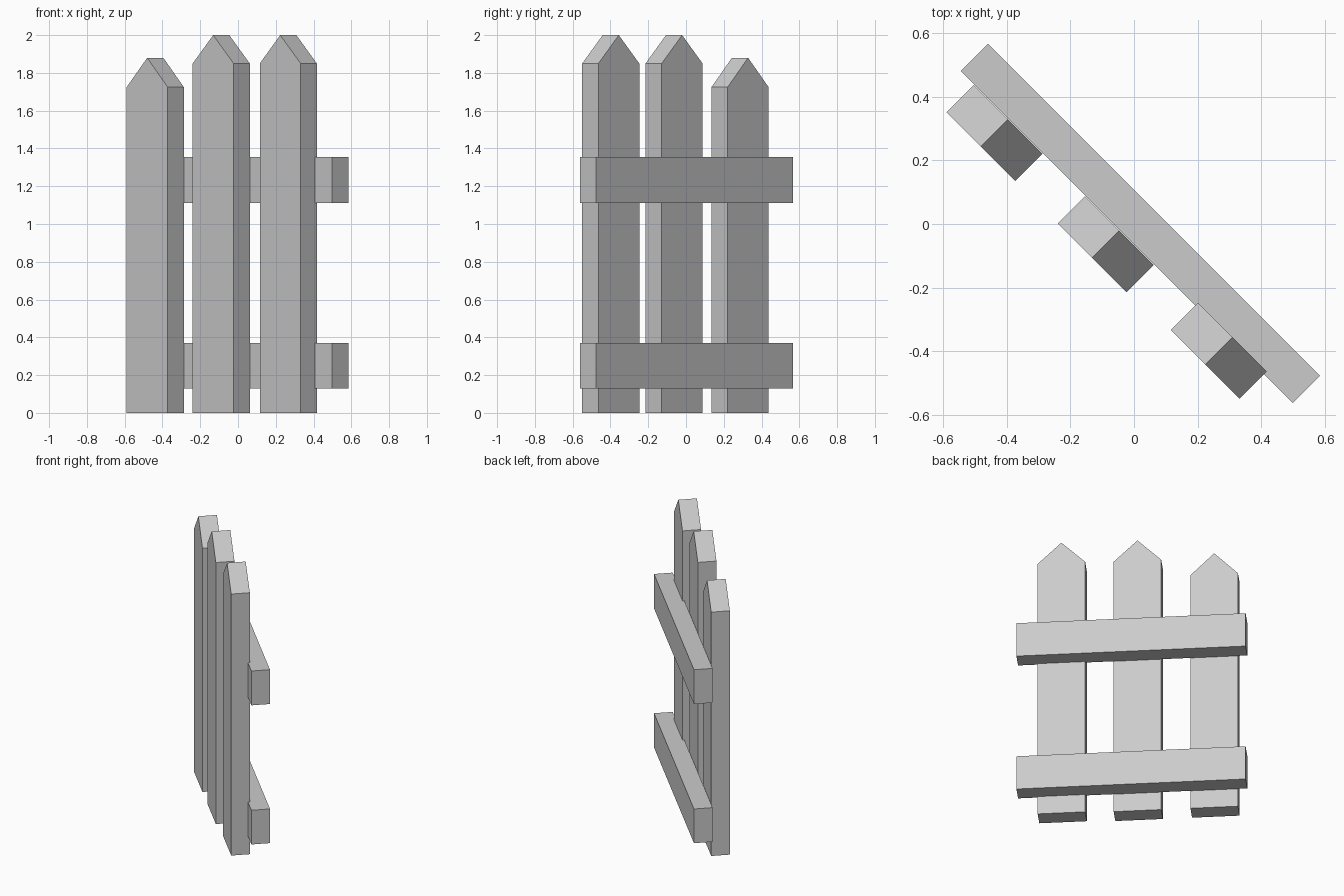
import bpy
import bmesh
import math
from mathutils import Matrix

if "Cube" in bpy.data.objects:
    bpy.data.objects.remove(bpy.data.objects["Cube"], do_unlink=True)

# Single pale grey paint
grey = bpy.data.materials.new("pale_grey")
grey.use_nodes = True
colour = (0.6, 0.6, 0.6, 1)
grey.diffuse_color = colour
grey.node_tree.nodes["Principled BSDF"].inputs["Base Color"].default_value = colour

# The fence runs diagonally
TURN = Matrix.Rotation(math.radians(-45), 4, "Z")


def board(name, outline, front, back):
    """Extrude an (along, height) outline through the fence's thickness."""
    bm = bmesh.new()
    face = bm.faces.new([bm.verts.new((u, front, z)) for u, z in outline])
    out = bmesh.ops.extrude_face_region(bm, geom=[face])
    moved = [v for v in out["geom"] if isinstance(v, bmesh.types.BMVert)]
    bmesh.ops.translate(bm, verts=moved, vec=(0, back - front, 0))
    bmesh.ops.recalc_face_normals(bm, faces=bm.faces)
    bm.transform(TURN)
    mesh = bpy.data.meshes.new(name)
    bm.to_mesh(mesh)
    bm.free()
    mesh.materials.append(grey)
    obj = bpy.data.objects.new(name, mesh)
    bpy.context.collection.objects.link(obj)
    return obj


# Pointed pickets: centre along the fence, shoulder height, peak height, front
HALF, THICK = 0.153, 0.121
for name, u, shoulder, peak, front in (
    ("right_picket", -0.512, 1.725, 1.88, -0.168),
    ("middle_picket", -0.018, 1.85, 2.0, -0.168),
    ("left_picket", 0.47, 1.85, 2.0, -0.154),
):
    outline = [(u - HALF, 0), (u + HALF, 0), (u + HALF, shoulder),
               (u, peak), (u - HALF, shoulder)]
    board(name, outline, front, front + THICK)

# Horizontal rails behind the pickets
START, END = -0.725, 0.75
for name, low, high in (("lower_rail", 0.128, 0.37), ("upper_rail", 1.112, 1.355)):
    board(name, [(START, low), (END, low), (END, high), (START, high)], -0.045, 0.076)
